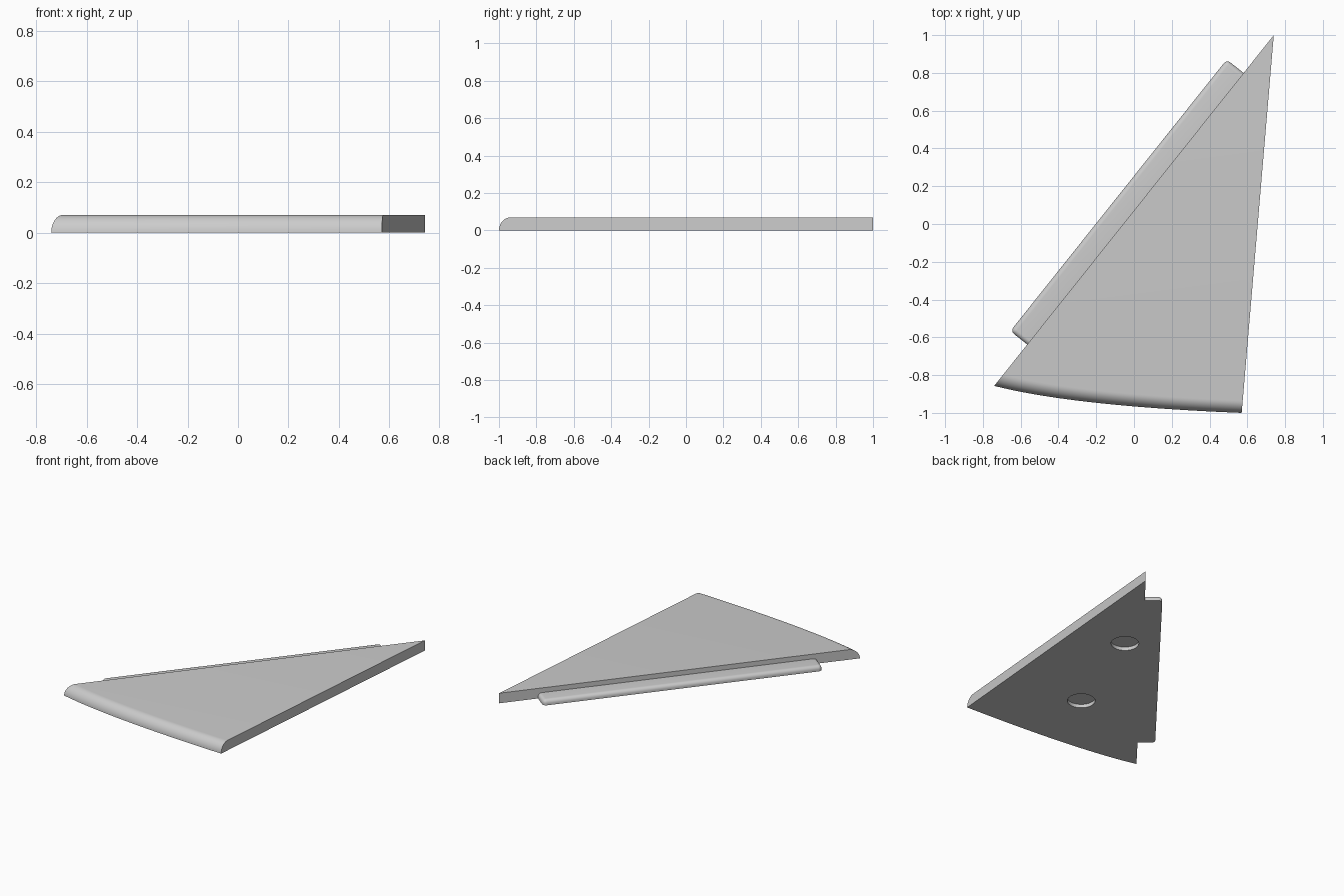
import bpy, bmesh, math
from mathutils import Vector

cube = bpy.data.objects.get("Cube")
if cube:
    bpy.data.objects.remove(cube, do_unlink=True)

grey = bpy.data.materials.new("plain grey")
grey.use_nodes = True
colour = (0.6, 0.6, 0.6, 1)
grey.diffuse_color = colour
grey.node_tree.nodes["Principled BSDF"].inputs["Base Color"].default_value = colour

THICK = 0.07
LEFT, RIGHT, TIP = Vector((-0.74, -0.857)), Vector((0.57, -1.0)), Vector((0.74, 1.0))
BOW = Vector((-0.32, -0.964))


def finish(name, bm):
    bmesh.ops.recalc_face_normals(bm, faces=bm.faces)
    mesh = bpy.data.meshes.new(name)
    bm.to_mesh(mesh)
    bm.free()
    mesh.materials.append(grey)
    obj = bpy.data.objects.new(name, mesh)
    bpy.context.collection.objects.link(obj)
    return obj


def activate(obj):
    bpy.ops.object.select_all(action='DESELECT')
    obj.select_set(True)
    bpy.context.view_layer.objects.active = obj


def smooth(obj):
    activate(obj)
    bpy.ops.object.shade_smooth_by_angle(angle=math.radians(35))


# Wedge plate: bowed front edge, rounded over at the top, tapering to the tip
def bowed_edge(t):
    return LEFT * (1 - t) ** 2 + BOW * 2 * t * (1 - t) + RIGHT * t * t


STEPS, ROUND = 32, 10
bm = bmesh.new()
rows = []
for j in range(ROUND + 1):
    a = j / ROUND * math.pi / 2
    shrink = 1 - 0.032 * (1 - math.cos(a))
    z = THICK * math.sin(a)
    rows.append([bm.verts.new((*(TIP + (bowed_edge(i / STEPS) - TIP) * shrink), z))
                 for i in range(STEPS + 1)])
for low, high in zip(rows, rows[1:]):
    for i in range(STEPS):
        bm.faces.new((low[i], low[i + 1], high[i + 1], high[i]))
tip_low = bm.verts.new((*TIP, 0))
tip_high = bm.verts.new((*TIP, THICK))
bm.faces.new(rows[0] + [tip_low])
bm.faces.new(rows[-1] + [tip_high])
for end in (0, -1):
    bm.faces.new([row[end] for row in rows] + [tip_high, tip_low])
plate = finish("wedge_plate", bm)

# Two shallow round sockets underneath
for x, y in ((0.32, 0.29), (0.06, -0.46)):
    bm = bmesh.new()
    bmesh.ops.create_cone(bm, cap_ends=True, segments=48, radius1=0.09, radius2=0.09, depth=0.06)
    bmesh.ops.translate(bm, verts=bm.verts, vec=(x, y, -0.005))
    cutter = finish("socket_cutter", bm)
    cutter.hide_render = True
    mod = plate.modifiers.new("socket", 'BOOLEAN')
    mod.operation, mod.solver, mod.object = 'DIFFERENCE', 'EXACT', cutter
    activate(plate)
    bpy.ops.object.modifier_apply(modifier=mod.name)
    bpy.data.objects.remove(cutter, do_unlink=True)
smooth(plate)

# Low side tab with rounded outer edges
side = TIP - LEFT
start, end = LEFT + side * 0.118, LEFT + side * 0.892
out = Vector((-side.y, side.x)).normalized() * 0.114
bm = bmesh.new()
base = bm.faces.new([bm.verts.new((*p, 0)) for p in (start, end, end + out, start + out)])
top = bmesh.ops.extrude_face_region(bm, geom=[base])["geom"]
bmesh.ops.translate(bm, verts=[v for v in top if isinstance(v, bmesh.types.BMVert)], vec=(0, 0, 0.037))


def is_outer(v):
    return (v.co.xy - start).dot(out) > 0.001


rounded = [e for e in bm.edges if any(is_outer(v) for v in e.verts)
           and any(v.co.z > 0.01 for v in e.verts)]
rounded += [e for e in bm.edges if e not in rounded and all(is_outer(v) and v.co.z > 0.01 for v in e.verts)]
bmesh.ops.bevel(bm, geom=rounded, offset=0.025, segments=6, profile=0.5, affect='EDGES')
smooth(finish("side_tab", bm))
